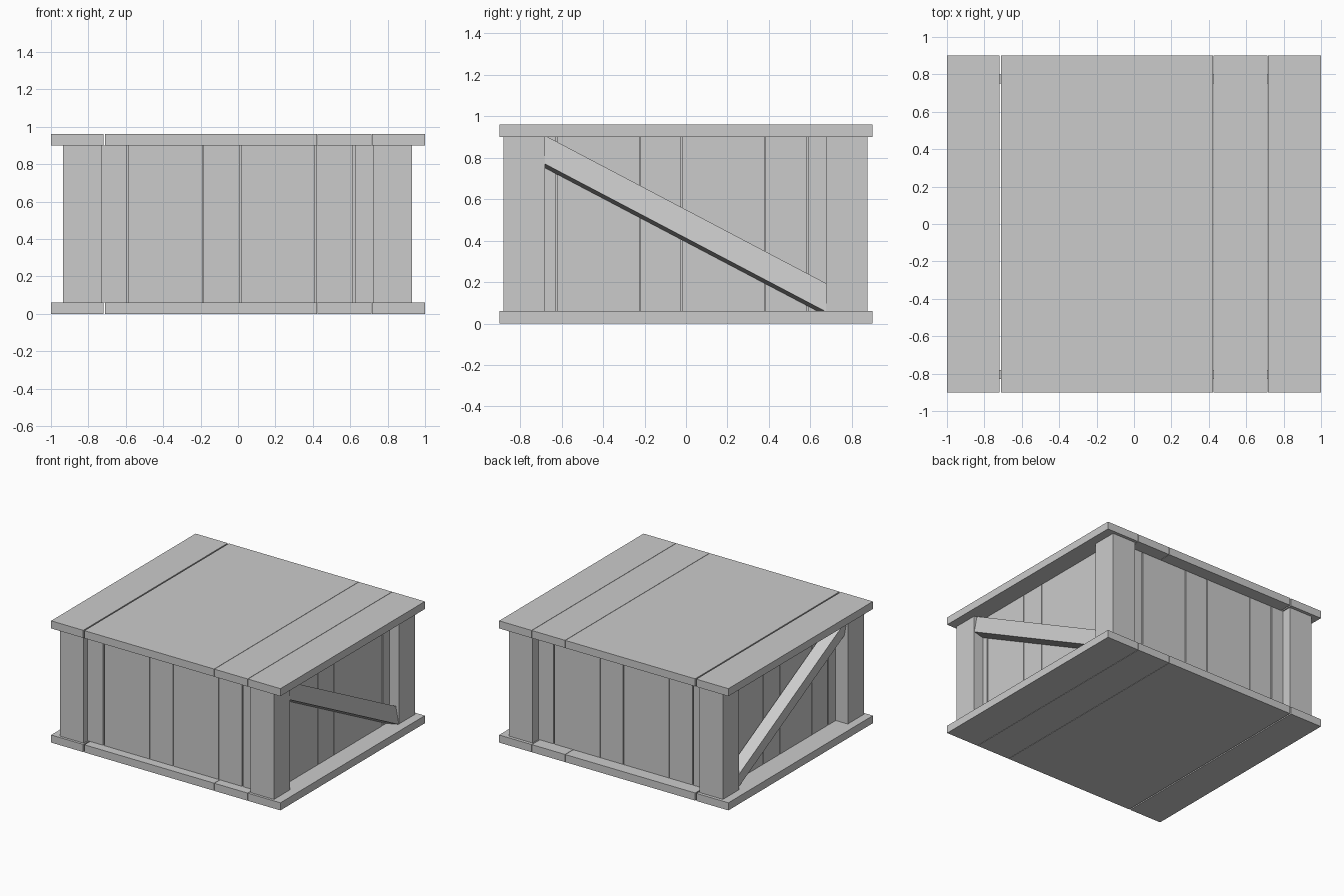
import bpy
import bmesh
from math import atan2, radians, pi
from mathutils import Matrix, Vector

cube = bpy.data.objects.get("Cube")
if cube:
    bpy.data.objects.remove(cube, do_unlink=True)

grey = bpy.data.materials.new("plain grey")
grey.use_nodes = True
colour = (0.6, 0.6, 0.6, 1)
grey.diffuse_color = colour
grey.node_tree.nodes["Principled BSDF"].inputs["Base Color"].default_value = colour


def boxes(name, parts, matrix=Matrix()):
    """One object from boxes given as (low corner, high corner)."""
    bm = bmesh.new()
    for low, high in parts:
        low, high = Vector(low), Vector(high)
        place = Matrix.Translation((low + high) / 2) @ Matrix.Diagonal((high - low).to_4d())
        bmesh.ops.create_cube(bm, size=1, matrix=place)
    bm.transform(matrix)
    mesh = bpy.data.meshes.new(name)
    bm.to_mesh(mesh)
    bm.free()
    mesh.materials.append(grey)
    obj = bpy.data.objects.new(name, mesh)
    bpy.context.collection.objects.link(obj)
    return obj


SLAB, TOP, HEIGHT = 0.06, 0.90, 0.96

# Lid and floor boards
boards = [(-1, -0.72), (-0.71, 0.422), (0.425, 0.714), (0.717, 1)]
for name, z in (("floor_boards", 0), ("lid_boards", TOP)):
    boxes(name, [((a, -0.9, z), (b, 0.9, z + SLAB)) for a, b in boards])

# Corner posts
for side, x in (("right", -0.935), ("left", 0.725)):
    for end, y in (("front", -0.88), ("back", 0.675)):
        boxes(f"{end}_{side}_post", [((x, y, SLAB), (x + 0.205, y + 0.2, TOP))])

# Wall planks, the same panel turned to each side
planks = [(-0.80, -0.61), (-0.60, -0.205), (-0.20, -0.003),
          (0.003, 0.398), (0.402, 0.600), (0.610, 0.80)]
walls = [("front_wall", 0, 0.83, 0.015), ("left_wall", pi / 2, 0.85, -0.02),
         ("back_wall", pi, 0.80, 0.015), ("right_wall", -pi / 2, 0.83, -0.02)]
for name, turn, reach, shift in walls:
    parts = [((a + shift, -reach, SLAB), (b + shift, -reach + 0.05, TOP)) for a, b in planks]
    boxes(name, parts, Matrix.Rotation(turn, 4, "Z"))

# Diagonal braces, leaning slightly, both sloping down to the back
slope = Matrix.Rotation(atan2(-0.715, 1.36), 4, "X")
lean = Matrix.Rotation(radians(-12), 4, "Y")
for name, x in (("left_brace", 0.873), ("right_brace", -0.873)):
    brace = boxes(name, [((-0.045, -0.84, -0.062), (0.045, 0.84, 0.062))],
                  Matrix.Translation((x, 0, 0.47)) @ slope @ lean)
    # Trim the ends level with the lid, floor and posts
    bm = bmesh.new()
    bm.from_mesh(brace.data)
    for point, normal in (((0, 0, TOP), (0, 0, 1)), ((0, 0, SLAB), (0, 0, -1)),
                          ((0, 0.70, 0), (0, 1, 0)), ((0, -0.70, 0), (0, -1, 0))):
        cut = bmesh.ops.bisect_plane(bm, geom=bm.verts[:] + bm.edges[:] + bm.faces[:],
                                     plane_co=point, plane_no=normal, clear_outer=True)
        edges = [e for e in cut["geom_cut"] if isinstance(e, bmesh.types.BMEdge)]
        if edges:
            bmesh.ops.edgeloop_fill(bm, edges=edges)
    bm.to_mesh(brace.data)
    bm.free()
